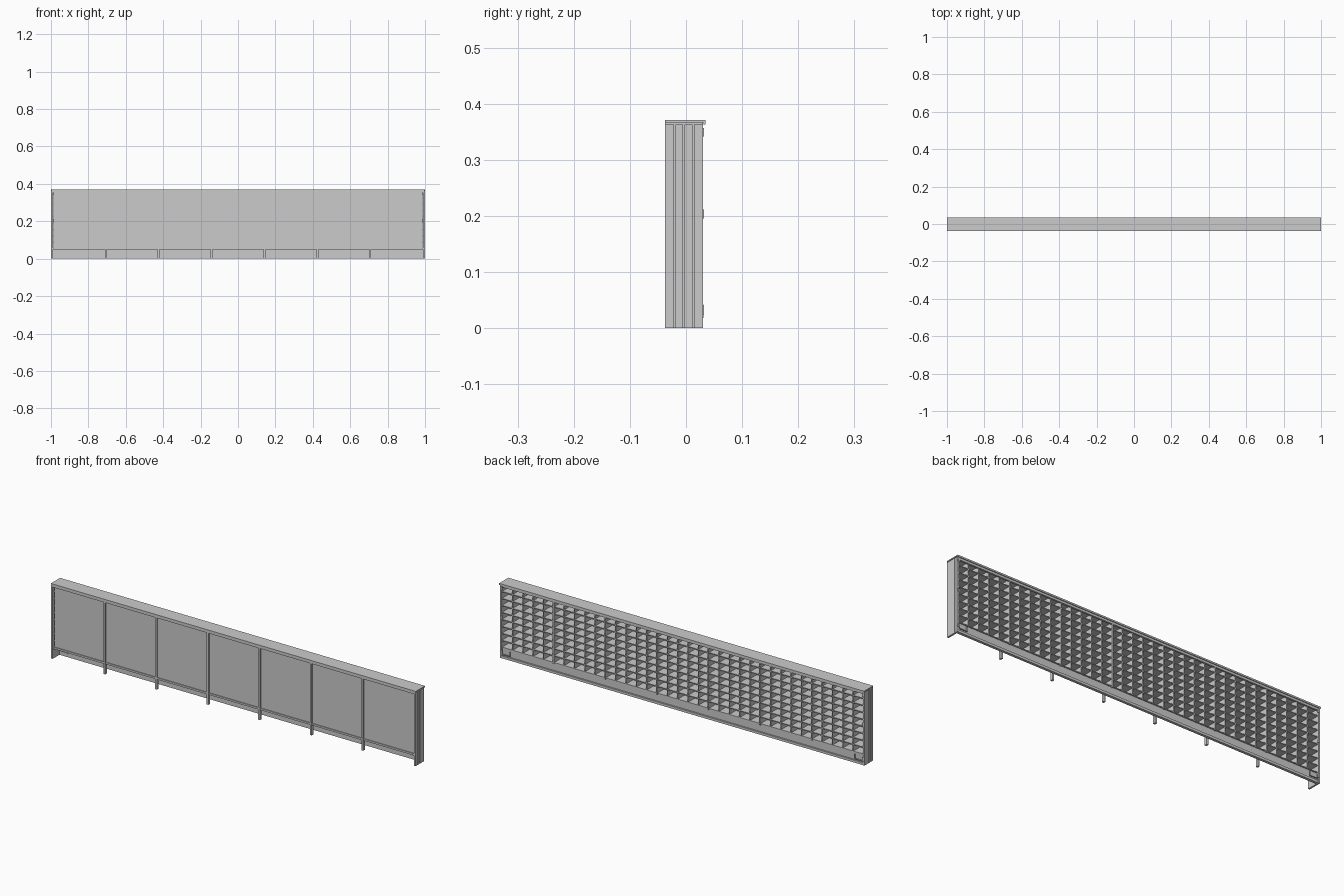
import bpy

if "Cube" in bpy.data.objects:
    bpy.data.objects.remove(bpy.data.objects["Cube"])

BAYS, COLS, ROWS = 7, 5, 9
X_IN = 0.99                    # inside face of the end panels
BAY = 2 * X_IN / BAYS
Z0, Z1 = 0.052, 0.363          # bottom and top of the panel area


def box(name, x0, x1, y0, y1, z0, z1):
    bpy.ops.mesh.primitive_cube_add(
        size=1, location=((x0 + x1) / 2, (y0 + y1) / 2, (z0 + z1) / 2))
    o = bpy.context.object
    o.name = name
    o.scale = (x1 - x0, y1 - y0, z1 - z0)
    bpy.ops.object.transform_apply(location=True, rotation=False, scale=True)
    return o


def repeat(o, count, step, axis):
    m = o.modifiers.new("repeat", 'ARRAY')
    m.count = count
    m.use_relative_offset = False
    m.use_constant_offset = True
    d = [0, 0, 0]
    d[axis] = step
    m.constant_offset_displace = d


def mirror_x(o):
    m = o.modifiers.new("mirror", 'MIRROR')
    m.use_axis[0] = True


# Top slab, overhanging the back slightly
box("top_slab", -1, 1, -0.037, 0.035, 0.366, 0.371)
box("top_back_lip", -1, 1, 0.031, 0.035, 0.363, 0.366)
box("top_front_rail", -X_IN, X_IN, -0.037, -0.028, 0.355, 0.366)

# End panels: a core with four upright strips separated by grooves
mirror_x(box("end_panel_core", X_IN, 0.996, -0.037, 0.030, 0, 0.366))
edges = [-0.037, -0.020, -0.004, 0.013, 0.030]
for a, b in zip(edges, edges[1:]):
    mirror_x(box("end_panel_strip", 0.996, 0.999,
                 a + (0.001 if a > -0.03 else 0),
                 b - (0.001 if b < 0.03 else 0), 0, 0.363))

# Front panels, one per bay, with a small ledge under each
panel = box("front_panel", -X_IN + 0.004, -X_IN + BAY - 0.004,
            -0.030, -0.025, Z0, 0.356)
repeat(panel, BAYS, BAY, 0)
box("front_ledge", -X_IN, X_IN, -0.034, -0.025, Z0 - 0.003, Z0 + 0.006)

# Dividers between bays, running down to form feet
for i in range(1, BAYS):
    x = -X_IN + i * BAY
    box("divider_post", x - 0.005, x + 0.005, -0.037, -0.024, 0, 0.366)
    box("divider_web", x - 0.003, x + 0.003, -0.025, 0.029, Z0 - 0.005, 0.366)

# Egg-crate lattice filling the back of every bay
pitch_x = BAY / COLS
pitch_z = (Z1 - Z0) / ROWS
uprights = box("lattice_upright", -X_IN + pitch_x - 0.002,
               -X_IN + pitch_x + 0.002, -0.025, 0.026, Z0, Z1)
repeat(uprights, BAYS * COLS - 1, pitch_x, 0)
slats = box("lattice_slat", -X_IN, X_IN, -0.025, 0.026,
            Z0 - 0.002, Z0 + 0.002)
repeat(slats, ROWS + 1, pitch_z, 2)

# Kick board and back bottom rail
box("kick_board", -X_IN, X_IN, 0.016, 0.021, 0, Z0)
box("back_bottom_rail", -X_IN, X_IN, 0.021, 0.029, 0, 0.012)
box("back_top_rail", -X_IN, X_IN, 0.021, 0.030, 0.353, 0.366)

# Corner brackets on both faces of the kick board
for y in (0.012, 0.027):
    mirror_x(box("bracket_foot", 0.945, X_IN, y, y + 0.004, 0.018, 0.022))
    mirror_x(box("bracket_arm", 0.943, 0.947, y, y + 0.004, 0.018, 0.042))

# Small fixing clips along the back edge of the ends
for z in (0.032, 0.203, 0.349):
    mirror_x(box("end_clip", 0.986, 0.994, 0.028, 0.032, z - 0.008, z + 0.008))
